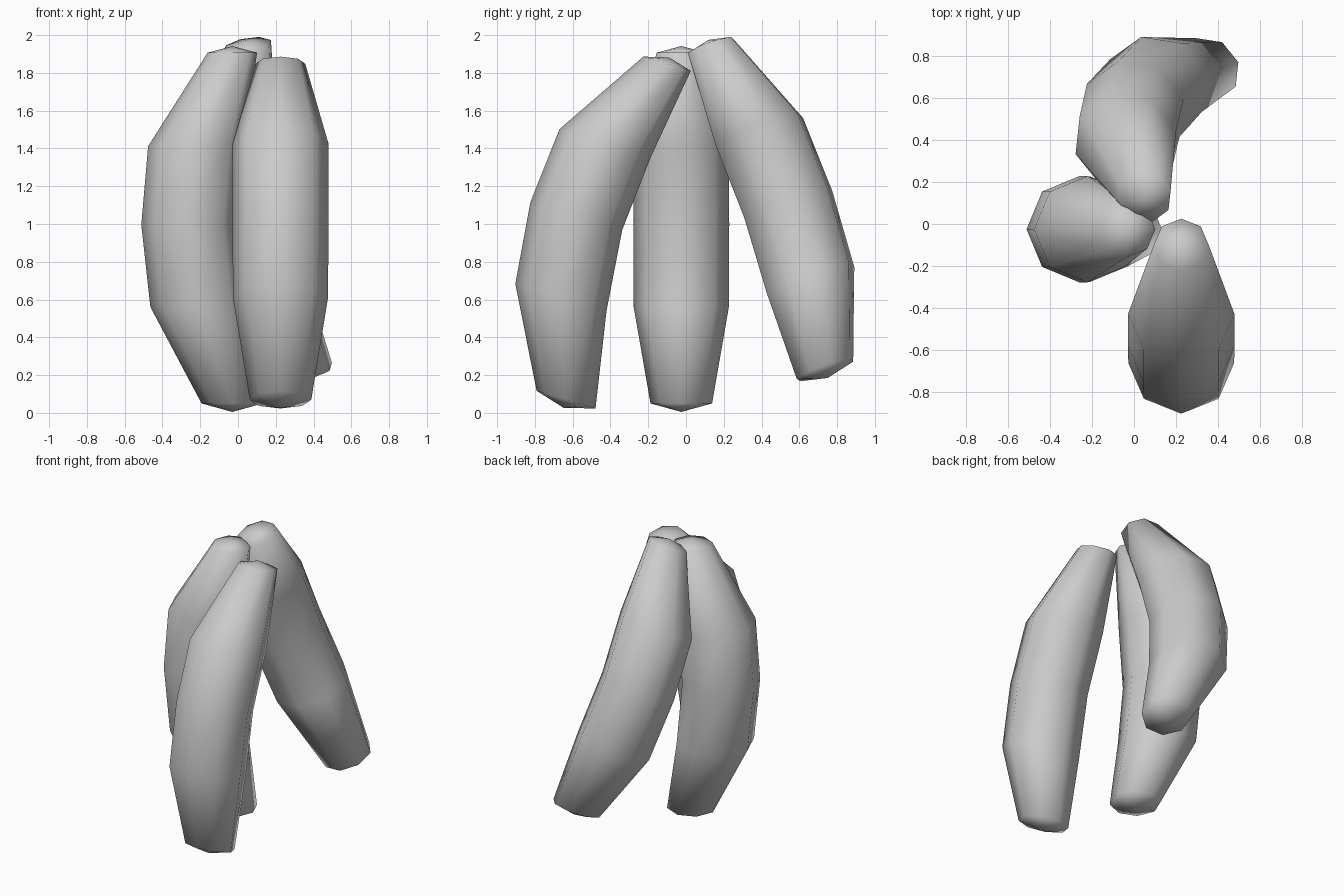
import bpy, bmesh
from math import cos, sin, tau
from mathutils import Vector, Matrix

if "Cube" in bpy.data.objects:
    bpy.data.objects.remove(bpy.data.objects["Cube"])

# Shared banana shape: (height along chord, bulge offset, ring radius)
RINGS = [(0.045, 0.0, 0.163), (0.555, 0.182, 0.252), (0.99, 0.228, 0.254),
         (1.405, 0.193, 0.253), (1.90, 0.0, 0.131)]
LENGTH = 1.935
SIDES = 8


def banana(name, bottom, top, bulge):
    """Loft a banana between two end points, bowed towards the bulge direction."""
    bottom, top = Vector(bottom), Vector(top)
    axis = (top - bottom).normalized()
    out = Vector(bulge)
    out = (out - axis * out.dot(axis)).normalized()
    side = axis.cross(out)
    scale = (top - bottom).length / LENGTH

    bm = bmesh.new()
    loops = []
    for h, off, r in RINGS:
        centre = bottom + axis * h * scale + out * off
        loops.append([bm.verts.new(centre + out * r * cos(tau * i / SIDES)
                                   + side * r * sin(tau * i / SIDES))
                      for i in range(SIDES)])
    tip_low, tip_high = bm.verts.new(bottom), bm.verts.new(top)
    for i in range(SIDES):
        j = (i + 1) % SIDES
        for a, b in zip(loops, loops[1:]):
            bm.faces.new((a[i], a[j], b[j], b[i]))
        bm.faces.new((tip_low, loops[0][j], loops[0][i]))
        bm.faces.new((tip_high, loops[-1][i], loops[-1][j]))
    bmesh.ops.recalc_face_normals(bm, faces=bm.faces)
    for f in bm.faces:
        f.smooth = True
    mesh = bpy.data.meshes.new(name)
    bm.to_mesh(mesh)
    bm.free()
    obj = bpy.data.objects.new(name, mesh)
    bpy.context.collection.objects.link(obj)
    return obj


# Three bananas meeting at the top of the bunch
banana("left_banana", (-0.03, -0.025, 0.005), (-0.03, -0.025, 1.942), (-1, 0, 0))
banana("front_banana", (0.225, -0.648, 0.027), (0.225, -0.09, 1.882), (0, -1, 0))
banana("back_banana", (0.35, 0.75, 0.185), (0.045, 0.12, 1.975), (-0.197, 0.115, 0))
